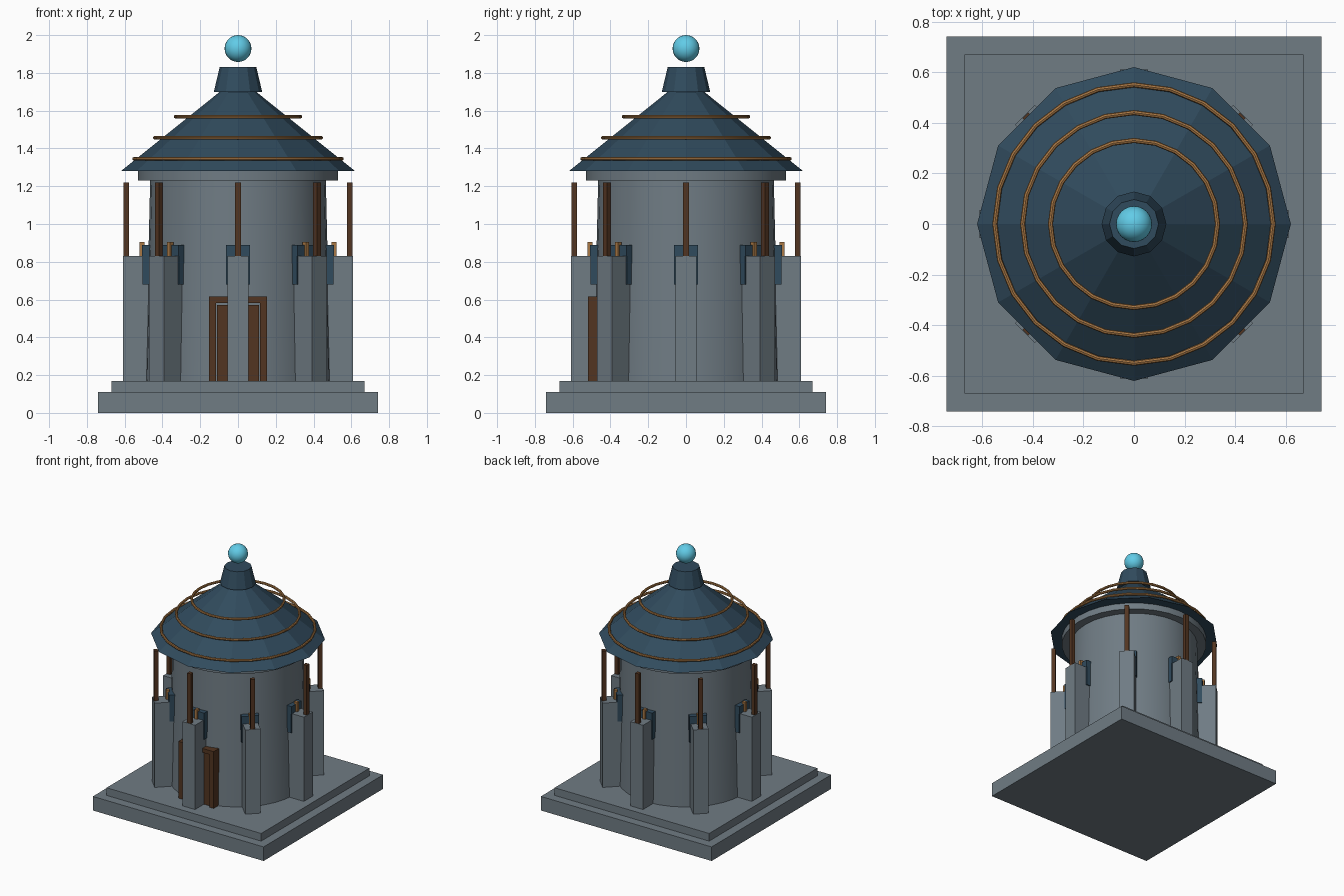
import bpy
from math import radians, pi
from mathutils import Matrix, Vector

if "Cube" in bpy.data.objects:
    bpy.data.objects.remove(bpy.data.objects["Cube"])


def material(name, r, g, b):
    m = bpy.data.materials.new(name)
    m.diffuse_color = (r, g, b, 1)
    m.use_nodes = True
    m.node_tree.nodes["Principled BSDF"].inputs["Base Color"].default_value = m.diffuse_color
    return m


stone = material("stone", 0.16, 0.20, 0.23)
slate = material("slate", 0.03, 0.07, 0.11)
wood = material("wood", 0.085, 0.035, 0.015)
bronze = material("bronze", 0.40, 0.19, 0.06)
glow = material("glow", 0.12, 0.60, 0.80)


def finish(name, mat, smooth=False):
    ob = bpy.context.object
    ob.name = name
    ob.data.materials.append(mat)
    if smooth:
        bpy.ops.object.shade_smooth_by_angle(angle=radians(31))
    return ob


def box(name, mat, x0, x1, y0, y1, z0, z1, angle=0):
    """Axis-aligned box, turned about the tower axis by angle."""
    bpy.ops.mesh.primitive_cube_add(size=1)
    ob = finish(name, mat)
    size = Matrix.Diagonal((x1 - x0, y1 - y0, z1 - z0, 1))
    centre = Vector(((x0 + x1) / 2, (y0 + y1) / 2, (z0 + z1) / 2))
    ob.data.transform(Matrix.Rotation(angle, 4, 'Z') @ Matrix.Translation(centre) @ size)
    return ob


def frustum(name, mat, sides, r0, r1, z0, z1, smooth=False):
    bpy.ops.mesh.primitive_cone_add(vertices=sides, radius1=r0, radius2=r1,
                                    depth=z1 - z0, location=(0, 0, (z0 + z1) / 2))
    return finish(name, mat, smooth)


# Stepped plinth
box("lower_step", stone, -0.74, 0.74, -0.74, 0.74, 0, 0.11)
box("upper_step", stone, -0.67, 0.67, -0.67, 0.67, 0.11, 0.17)

# Tapered tower wall and collar
frustum("tower_wall", stone, 32, 0.49, 0.465, 0.17, 1.23, True)
frustum("collar", stone, 32, 0.53, 0.53, 1.23, 1.28, True)

# Twelve-sided roof, cap and floating orb
frustum("roof", slate, 12, 0.62, 0.09, 1.28, 1.705)
frustum("roof_cap", slate, 12, 0.128, 0.097, 1.70, 1.83)
bpy.ops.mesh.primitive_uv_sphere_add(segments=24, ring_count=16, radius=0.071,
                                     location=(0, 0, 1.929))
finish("orb", glow, True)

# Bronze hoops around the roof
for i, (r, z) in enumerate([(0.55, 1.345), (0.44, 1.457), (0.33, 1.568)]):
    bpy.ops.mesh.primitive_torus_add(major_segments=24, minor_segments=8,
                                     major_radius=r, minor_radius=0.01, location=(0, 0, z))
    finish(f"roof_hoop_{i + 1}", bronze, True)

# Eight bays: buttress, post and window surround
for i in range(8):
    a = i * pi / 4
    box(f"buttress_{i}", stone, 0.45, 0.61, -0.055, 0.055, 0.17, 0.83, a)
    box(f"post_{i}", wood, 0.577, 0.607, -0.016, 0.016, 0.83, 1.22, a)
    box(f"window_lintel_{i}", slate, 0.465, 0.508, -0.063, 0.063, 0.83, 0.888, a)
    for s in (-1, 1):
        y0, y1 = sorted((s * 0.043, s * 0.063))
        box(f"window_jamb_{i}", slate, 0.465, 0.505, y0, y1, 0.68, 0.83, a)
    box(f"window_keystone_{i}", bronze, 0.495, 0.521, -0.011, 0.011, 0.83, 0.905, a)

# Front door with frame
box("door_panel", wood, -0.112, 0.112, -0.50, -0.455, 0.17, 0.572)
box("door_header", wood, -0.153, 0.153, -0.52, -0.455, 0.583, 0.615)
for s in (-1, 1):
    x0, x1 = sorted((s * 0.117, s * 0.153))
    box("door_jamb", wood, x0, x1, -0.52, -0.455, 0.17, 0.583)
